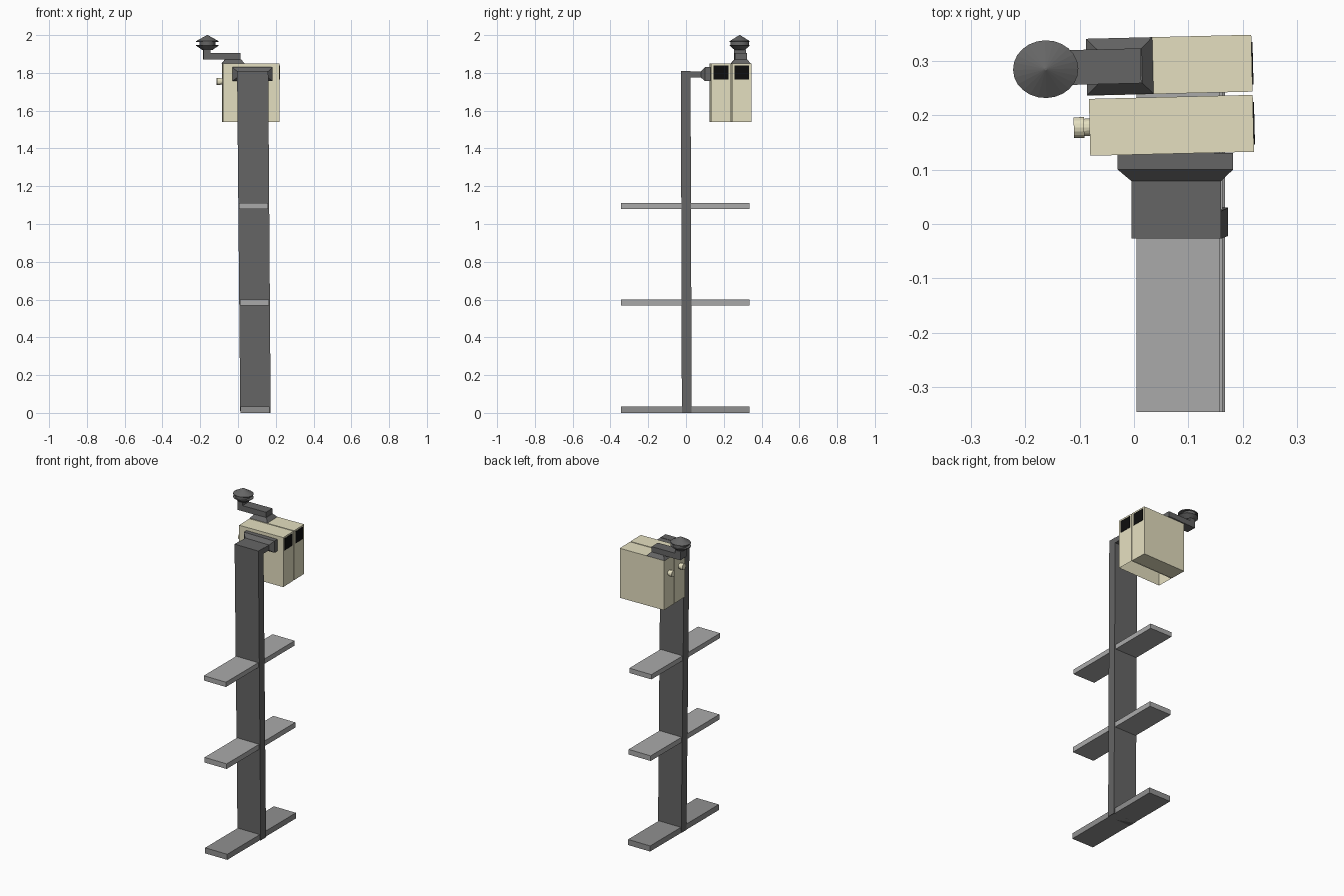
import bpy, bmesh, math
from mathutils import Matrix, Vector

if "Cube" in bpy.data.objects:
    bpy.data.objects.remove(bpy.data.objects["Cube"])


def material(name, r, g, b):
    m = bpy.data.materials.new(name)
    m.diffuse_color = (r, g, b, 1)
    m.use_nodes = True
    m.node_tree.nodes["Principled BSDF"].inputs["Base Color"].default_value = m.diffuse_color
    return m


DARK = material("dark_metal", 0.13, 0.13, 0.13)
SHELF = material("shelf_grey", 0.40, 0.40, 0.40)
BASE = material("base_grey", 0.28, 0.28, 0.28)
CREAM = material("cream", 0.78, 0.74, 0.53)
BLACK = material("black", 0.004, 0.004, 0.004)

# Slight twist of the head about its own centre
PIVOT = Vector((0.068, 0.237, 0))
TWIST = (Matrix.Translation(PIVOT) @ Matrix.Rotation(math.radians(1.4), 4, 'Z')
         @ Matrix.Translation(-PIVOT))


def place(axis, t, a, b):
    """Section point (a, b) at position t along an axis."""
    return {'X': (t, a, b), 'Y': (a, t, b), 'Z': (a, b, t)}[axis]


def loft(name, axis, sections, mat, twist=False, open_start=False):
    """Skin 2D outlines stacked along an axis."""
    bm = bmesh.new()
    rings = [[bm.verts.new(place(axis, t, a, b)) for a, b in pts]
             for t, pts in sections]
    for lo, hi in zip(rings, rings[1:]):
        n = len(lo)
        for i in range(n):
            j = (i + 1) % n
            bm.faces.new((lo[i], lo[j], hi[j], hi[i]))
    first = bm.faces.new(rings[0][::-1])
    bm.faces.new(rings[-1])
    bmesh.ops.recalc_face_normals(bm, faces=bm.faces[:])
    if open_start:
        bmesh.ops.delete(bm, geom=[first], context='FACES_ONLY')
    if twist:
        bm.transform(TWIST)
    me = bpy.data.meshes.new(name)
    bm.to_mesh(me)
    bm.free()
    me.materials.append(mat)
    ob = bpy.data.objects.new(name, me)
    bpy.context.collection.objects.link(ob)
    return ob


def rect(a0, a1, b0, b1):
    return [(a0, b0), (a1, b0), (a1, b1), (a0, b1)]


def ellipse(ca, cb, ra, rb, n=24):
    return [(ca + ra * math.cos(2 * math.pi * i / n),
             cb + rb * math.sin(2 * math.pi * i / n)) for i in range(n)]


def box(name, x0, x1, y0, y1, z0, z1, mat, **kw):
    r = rect(x0, x1, y0, y1)
    return loft(name, 'Z', [(z0, r), (z1, r)], mat, **kw)


# Leaning post
loft("post", 'Z', [(0, rect(0.012, 0.173, -0.022, 0.030)),
                   (1.81, rect(-0.005, 0.160, -0.027, 0.024))], DARK)

# Foot and two shelves
for name, x, z0, z1, mat in (("foot", 0.014, 0.0, 0.035, BASE),
                             ("lower_shelf", 0.010, 0.568, 0.60, SHELF),
                             ("upper_shelf", 0.005, 1.08, 1.11, SHELF)):
    box(name, x, x + 0.153, -0.345, 0.335, z0, z1, mat)

# Top arm flaring into the mounting plate
arm = rect(-0.005, 0.160, 1.775, 1.808)
plate = rect(-0.030, 0.182, 1.757, 1.830)
loft("mount_arm", 'Y', [(-0.027, arm), (0.079, arm),
                        (0.100, plate), (0.130, plate)], DARK)

# Two cabinets, each with a side window and a knob
for label, y0, y1, hollow in (("front", 0.129, 0.2335, True),
                              ("rear", 0.2395, 0.344, False)):
    box(label + "_cabinet", -0.083, 0.218, y0, y1, 1.54, 1.85, CREAM,
        twist=True, open_start=hollow)
    mid = (y0 + y1) / 2
    box(label + "_window", 0.216, 0.220, mid - 0.039, mid + 0.039,
        1.765, 1.84, BLACK, twist=True)
    big, small = (ellipse(mid, 1.755, r, r, 16) for r in (0.019, 0.016))
    loft(label + "_knob", 'X', [(-0.112, big), (-0.093, big),
                                (-0.093, small), (-0.082, small)],
         CREAM, twist=True)

# Swivel base, crank arm and upright
loft("swivel_base", 'Z', [(1.85, rect(-0.086, 0.036, 0.240, 0.344)),
                          (1.872, rect(-0.066, 0.016, 0.260, 0.324))],
     DARK, twist=True)
box("crank_arm", -0.182, 0.014, 0.260, 0.324, 1.870, 1.905, DARK, twist=True)
box("crank_upright", -0.182, -0.146, 0.260, 0.324, 1.905, 1.925, DARK, twist=True)

# Conical cap with a recessed waist
loft("cap", 'Z', [(z, ellipse(-0.161, 0.290, rx, ry)) for z, rx, ry in (
    (1.922, 0.028, 0.028), (1.944, 0.060, 0.053), (1.947, 0.060, 0.053),
    (1.947, 0.042, 0.049), (1.963, 0.042, 0.049), (1.963, 0.060, 0.053),
    (1.968, 0.060, 0.053), (2.0, 0.002, 0.002))], DARK, twist=True)
